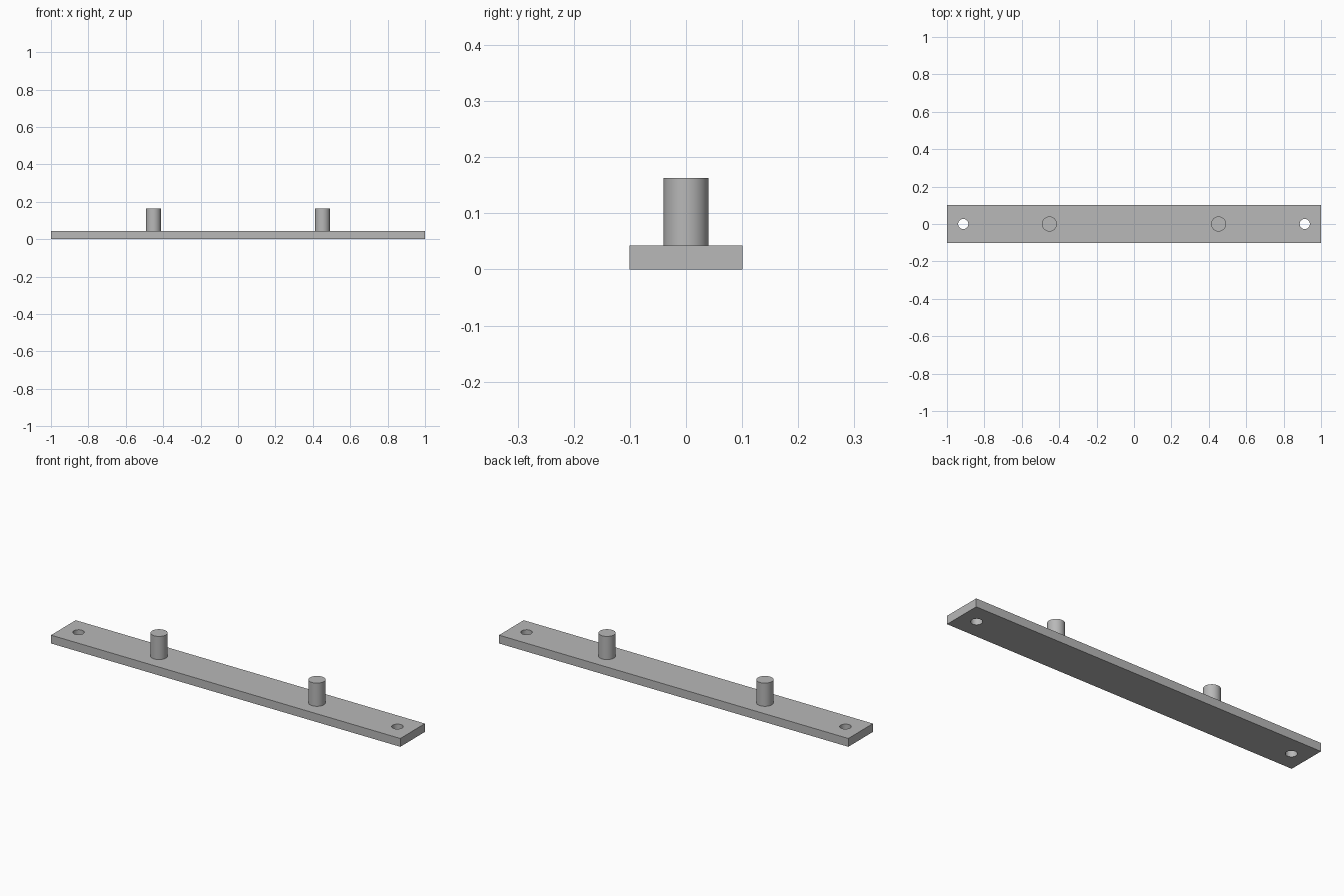
import bpy

if "Cube" in bpy.data.objects:
    bpy.data.objects.remove(bpy.data.objects["Cube"], do_unlink=True)

LENGTH, WIDTH, THICK = 2.0, 0.202, 0.043
POST_X, POST_R, POST_TOP = 0.452, 0.04, 0.163
HOLE_X, HOLE_R = 0.913, 0.027

# Single plain grey
grey = bpy.data.materials.new("plain_grey")
grey.use_nodes = True
colour = (0.48, 0.48, 0.48, 1)
grey.diffuse_color = colour
grey.node_tree.nodes["Principled BSDF"].inputs["Base Color"].default_value = colour


def cylinder(name, x, radius, bottom, top):
    bpy.ops.mesh.primitive_cylinder_add(
        vertices=64, radius=radius, depth=top - bottom,
        location=(x, 0, (bottom + top) / 2))
    obj = bpy.context.object
    obj.name = name
    obj.data.materials.append(grey)
    return obj


def smooth(obj):
    bpy.ops.object.select_all(action="DESELECT")
    obj.select_set(True)
    bpy.context.view_layer.objects.active = obj
    bpy.ops.object.shade_smooth_by_angle()


# Flat mounting bar
bpy.ops.mesh.primitive_cube_add(size=1, location=(0, 0, THICK / 2))
bar = bpy.context.object
bar.name = "mounting_bar"
bar.scale = (LENGTH, WIDTH, THICK)
bpy.ops.object.transform_apply(location=False, rotation=False, scale=True)
bar.data.materials.append(grey)

# Screw holes through both ends
for side in (-1, 1):
    cutter = cylinder("hole_cutter", side * HOLE_X, HOLE_R, -THICK, 2 * THICK)
    cutter.hide_render = True
    cut = bar.modifiers.new("screw_hole", "BOOLEAN")
    cut.operation = "DIFFERENCE"
    cut.solver = "EXACT"
    cut.object = cutter
    bpy.context.view_layer.objects.active = bar
    bpy.ops.object.modifier_apply(modifier=cut.name)
    bpy.data.objects.remove(cutter, do_unlink=True)
smooth(bar)

# Upright round posts
for side, label in ((-1, "right"), (1, "left")):
    smooth(cylinder(label + "_post", side * POST_X, POST_R, THICK, POST_TOP))
